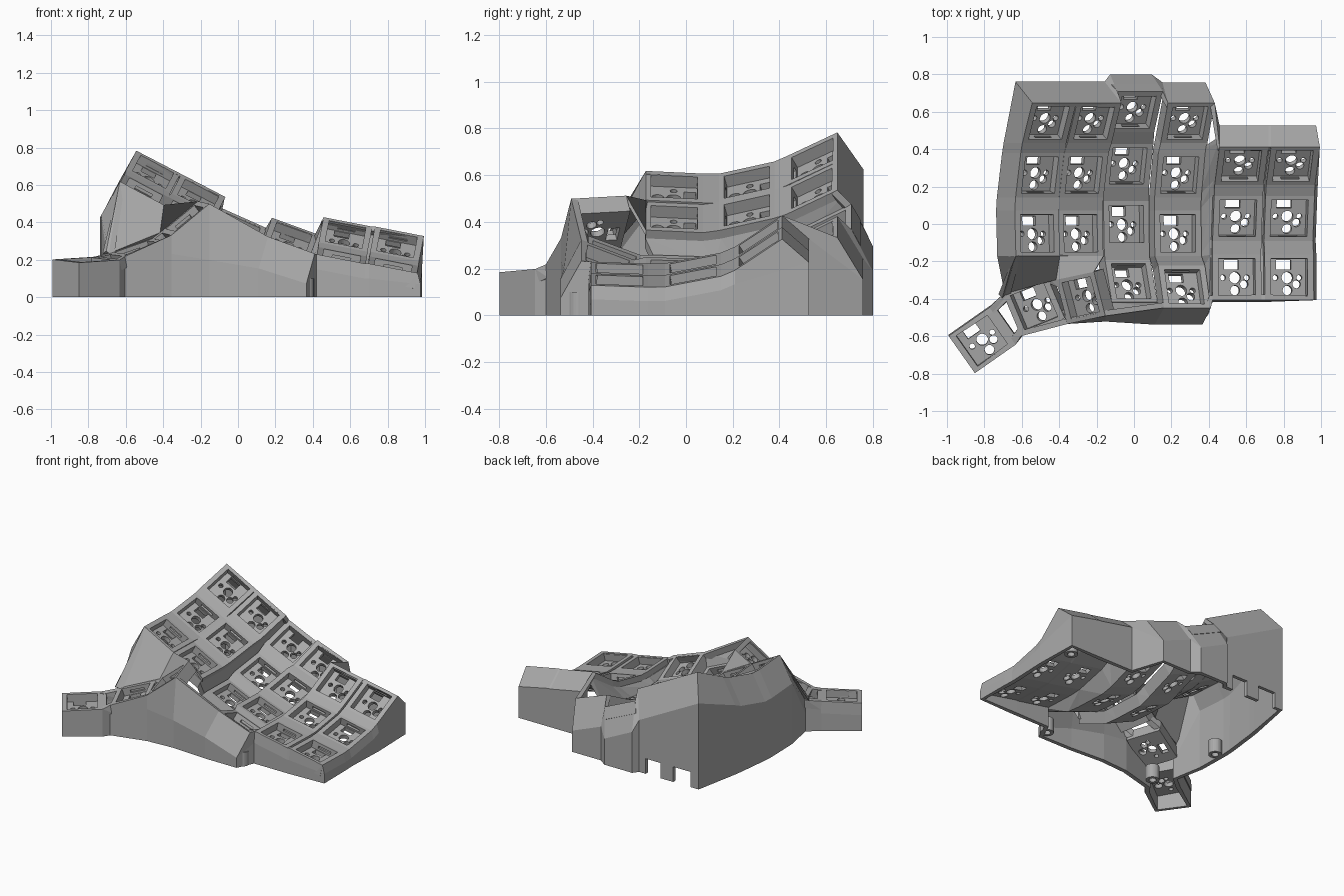
import bpy, bmesh
from math import radians
from mathutils import Matrix, Vector

if "Cube" in bpy.data.objects:
    bpy.data.objects.remove(bpy.data.objects["Cube"])

grey = bpy.data.materials.new("plain grey")
grey.use_nodes = True
grey.diffuse_color = (0.4, 0.4, 0.4, 1)
grey.node_tree.nodes["Principled BSDF"].inputs["Base Color"].default_value = (0.4, 0.4, 0.4, 1)

# Half width, half length and thickness of a key frame
HALF_X, HALF_Y, DEPTH = 0.133, 0.122, 0.085


def add(name, bm):
    mesh = bpy.data.meshes.new(name)
    bm.to_mesh(mesh)
    bm.free()
    mesh.materials.append(grey)
    obj = bpy.data.objects.new(name, mesh)
    bpy.context.scene.collection.objects.link(obj)
    return obj


def box(name, centre, size):
    bm = bmesh.new()
    bmesh.ops.create_cube(bm, size=1, matrix=Matrix.Translation(centre) @ Matrix.Diagonal((*size, 1)))
    return add(name, bm)


def cylinder(name, centre, radius, height, sides=20):
    bm = bmesh.new()
    bmesh.ops.create_cone(bm, cap_ends=True, segments=sides, radius1=radius, radius2=radius,
                          depth=height, matrix=Matrix.Translation(centre))
    return add(name, bm)


def hull(name, points):
    bm = bmesh.new()
    verts = [bm.verts.new(p) for p in points]
    out = bmesh.ops.convex_hull(bm, input=verts)
    loose = {v for v in out["geom_interior"] + out["geom_unused"] if isinstance(v, bmesh.types.BMVert)}
    bmesh.ops.delete(bm, geom=list(loose), context='VERTS')
    bmesh.ops.recalc_face_normals(bm, faces=bm.faces)
    return add(name, bm)


def bake(obj, cutters=()):
    # apply modifiers and cut-outs, then drop the cutters
    for c in cutters:
        m = obj.modifiers.new("cut", 'BOOLEAN')
        m.operation, m.solver, m.object = 'DIFFERENCE', 'EXACT', c
    bpy.context.view_layer.update()
    mesh = bpy.data.meshes.new_from_object(obj.evaluated_get(bpy.context.evaluated_depsgraph_get()))
    obj.modifiers.clear()
    obj.data = mesh
    for c in cutters:
        bpy.data.objects.remove(c)


# Key socket: a deep frame whose floor has the switch holes
socket = box("key_socket", (0, 0, -DEPTH / 2), (2 * HALF_X, 2 * HALF_Y, DEPTH))
cuts = [box("cut", (0, 0, 0), (0.2, 0.2, 0.11)),
        box("cut", (-0.02, 0.07, -0.07), (0.08, 0.05, 0.1))]
cuts += [box("cut", (0, s * 0.1, -0.032), (0.1, 0.03, 0.018)) for s in (-1, 1)]
for x, y, r in ((0, 0, 0.031), (-0.065, 0, 0.015), (0.065, 0, 0.015), (0.05, -0.035, 0.022), (0, -0.068, 0.026)):
    cuts.append(cylinder("cut", (x, y, -0.07), r, 0.1))
bake(socket, cuts)

# Columns: roll, then x, y, z, pitch of each key from back to front
columns = {
    "a": (28, [(-.453, .54, .67, 28), (-.502, .26, .57, 14), (-.517, -.05, .55, -3)]),
    "b": (27, [(-.212, .54, .545, 28), (-.268, .26, .45, 14), (-.285, -.05, .42, -3)]),
    "c": (24, [(.01, .6, .37, 28), (-.03, .31, .25, 14), (-.04, 0, .2, -2), (-.015, -.305, .245, -22)]),
    "d": (20, [(.287, .54, .325, 28), (.245, .26, .235, 14), (.235, -.05, .2, -2), (.27, -.335, .235, -22)]),
    "e": (11, [(.575, .31, .335, 34), (.555, .03, .22, 11), (.55, -.285, .2, -2)]),
    "f": (11, [(.85, .31, .285, 34), (.83, .03, .17, 11), (.83, -.285, .15, -2)]),
}
# Thumb keys: x, y, z, yaw, roll, pitch
thumbs = [(-.812, -.622, .2, 35, -3, 4), (-.535, -.44, .265, 22, -18, 3), (-.285, -.395, .422, 12, -39, 4)]

frames = {}


def place(key, pos, yaw, roll, pitch):
    frames[key] = (Matrix.Translation(pos) @ Matrix.Rotation(radians(yaw), 4, 'Z')
                   @ Matrix.Rotation(radians(roll), 4, 'Y') @ Matrix.Rotation(radians(pitch), 4, 'X'))
    obj = bpy.data.objects.new("key_socket_" + key, socket.data)
    obj.matrix_world = frames[key]
    bpy.context.scene.collection.objects.link(obj)


for col, (roll, keys) in columns.items():
    for i, (x, y, z, pitch) in enumerate(keys):
        place(f"{col}{i + 1}", (x, y, z), 0, roll, pitch)
for i, (x, y, z, yaw, roll, pitch) in enumerate(thumbs):
    place(f"t{i + 1}", (x, y, z), yaw, roll, pitch)
bpy.data.objects.remove(socket)


def spot(key, x, y, z=0):
    return frames[key] @ Vector((x * HALF_X, y * HALF_Y, z))


def point(ref):
    # "c4 fl" means the front left corner of key c4
    if not isinstance(ref, str):
        return ref
    key, tag = ref.split()
    return spot(key, 1 if tag[1] == "r" else -1, 1 if tag[0] == "b" else -1)


# Webs joining the keys along each column
for col, (roll, keys) in columns.items():
    for i in range(1, len(keys)):
        near, far = f"{col}{i + 1}", f"{col}{i}"
        hull("column_web_" + near, [spot(k, x, y, z) for k, y in ((near, 1), (far, -1))
                                    for x in (-1, 1) for z in (0, -DEPTH)])

# Sunken strips between neighbouring columns
for pair, shift in (("ab", 0), ("bc", 0), ("de", 1), ("ef", 0)):
    for i in (1, 2, 3):
        left, right = f"{pair[0]}{i + shift}", f"{pair[1]}{i}"
        hull("gap_strip_" + left, [spot(k, x, y, z) for k, x in ((left, 1), (right, -1))
                                   for y in (-1, 1) for z in (-0.04, -DEPTH)])
        if i < 3:
            left2, right2 = f"{pair[0]}{i + 1 + shift}", f"{pair[1]}{i + 1}"
            hull("gap_joint_" + left, [spot(k, x, y, z) for k, x, y in
                                       ((left, 1, -1), (right, -1, -1), (left2, 1, 1), (right2, -1, 1))
                                       for z in (-0.04, -DEPTH)])

# Wide rim on the end thumb key, and bridges at both ends of the thumb gaps
hull("thumb_rim", [spot("t1", x, y, z) for x in (1, 1.2) for y in (-0.9, 0.9) for z in (0, -DEPTH)])
for left, right in (("t1", "t2"), ("t2", "t3")):
    for y0, y1 in ((-1, -0.65), (0.65, 1)):
        hull("thumb_bridge", [spot(k, x, y, z) for k, x in ((left, 1), (right, -1))
                              for y in (y0, y1) for z in (0, -DEPTH * 0.7)])

# Outer wall: runs round the case from the right front, top edge to shoulder to ground
right, back, thumb = (.015, 0, -.06), (0, .115, -.1), (0, 0, -.1)
high_back, left, front = (-.09, .113, -.16), (-.1, 0, -.18), (0, -.01, -.08)
elbow = Vector((-.69, -.38, .235))
route = [("f3 fr", right), ("f3 br", right), ("f2 fr", right), ("f2 br", right), ("f1 fr", right),
         ("f1 br", (-.02, .115, -.1)), ("f1 bl", back), ("e1 br", back), ("e1 bl", back),
         ("d1 br", (-.05, .11, -.18)), ("d1 bl", (-.03, .11, -.18)),
         ("c1 br", (-.06, .092, -.18)), ("c1 bl", (-.04, .092, -.18)),
         ("b1 br", high_back), ("a1 bl", high_back),
         ("a1 fl", left), ("a2 bl", left), ("a2 fl", left), ("a3 bl", left), ("a3 fl", left),
         (elbow, thumb), ("t1 br", thumb), ("t1 bl", thumb), ("t1 fl", thumb), ("t1 fr", thumb),
         ("t2 fl", thumb), ("t3 fl", thumb), ("t3 fr", (0, -.03, -.3)), ("d4 fl", (-.05, -.09, -.17)),
         ("d4 fr", (-.045, -.09, -.16)), ("e3 fl", front), ("e3 fr", front), ("f3 fl", front)]

bm = bmesh.new()
rings = []
for ref, shift in route:
    top = point(ref)
    mid = top + Vector(shift)
    mid.z = max(mid.z, 0.03)
    rings.append([bm.verts.new(p) for p in (top, mid, (mid.x, mid.y, 0))])
for i, a in enumerate(rings):
    b = rings[(i + 1) % len(rings)]
    for j in (0, 1):
        bm.faces.new((a[j + 1], b[j + 1], b[j], a[j]))
wall = add("outer_wall", bm)
thick = wall.modifiers.new("thickness", 'SOLIDIFY')
thick.thickness, thick.offset = 0.03, -1
bake(wall)
# Cable openings low in the back wall
bake(wall, [box("cut", (x, .76, .04), (w, .2, .14)) for x, w in ((-.5, .14), (-.27, .12))])

# Web from the lowest front key up to the front ridge
hull("front_web", [point(ref) - Vector((0, 0, drop)) for ref in ("c4 fl", "c4 fr", "t3 fr", "d4 fl")
                   for drop in (0.005, 0.06)])

# Sloping wall from the high columns down to the thumb keys
tops = ["a3 fl", "a3 fl", "a3 fr", "b3 fr"]
feet = [elbow, "t2 bl", "t3 bl", "t3 br"]
bm = bmesh.new()
upper = [bm.verts.new(point(t)) for t in tops]
lower = [bm.verts.new(point(f)) for f in feet]
for i in range(len(tops) - 1):
    bm.faces.new((lower[i], lower[i + 1], upper[i + 1], upper[i]))
bmesh.ops.remove_doubles(bm, verts=bm.verts, dist=0.001)
slope = add("thumb_slope", bm)
thick = slope.modifiers.new("thickness", 'SOLIDIFY')
thick.thickness, thick.offset = 0.025, -1
bake(slope)
hull("slope_lip", [point("t1 br"), point("t2 bl"), elbow, spot("t1", 1, .75), spot("t1", 1, 1, -.04),
                   spot("t2", -1, 1, -.04)])

# Screw posts inside the rim
for x, y in ((.9, .43), (.36, -.46), (-.67, .03), (-.57, -.49)):
    post = cylinder("screw_post", (x, y, .05), .045, .1, 24)
    bake(post, [cylinder("cut", (x, y, .03), .024, .1, 24)])
